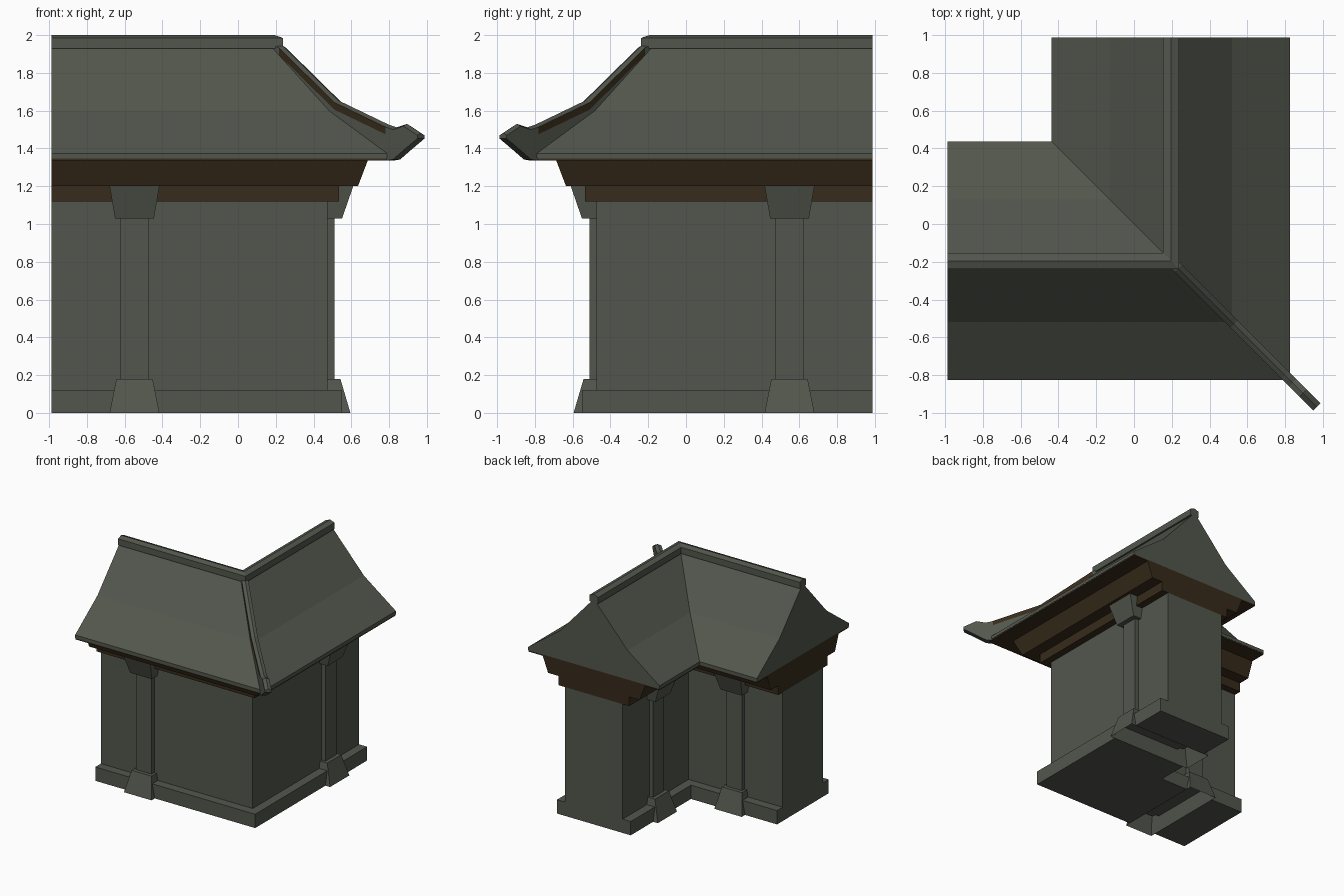
import bpy, bmesh
from mathutils import Vector

if "Cube" in bpy.data.objects:
    bpy.data.objects.remove(bpy.data.objects["Cube"])

C = 0.195      # corner of the L centreline is at (C, -C)
END = 0.988    # open ends of both arms


def material(name, rgb):
    m = bpy.data.materials.new(name)
    m.diffuse_color = (*rgb, 1)
    m.use_nodes = True
    m.node_tree.nodes["Principled BSDF"].inputs["Base Color"].default_value = m.diffuse_color
    return m


STONE = material("grey green stone", (0.086, 0.094, 0.074))
BROWN = material("dark brown timber", (0.038, 0.024, 0.011))


def loft(name, rings, mats, bottom=True):
    """Solid through a list of equal-length rings."""
    bm = bmesh.new()
    vs = [[bm.verts.new(p) for p in r] for r in rings]
    n = len(rings[0])
    for a, b in zip(vs, vs[1:]):
        for i in range(n):
            j = (i + 1) % n
            bm.faces.new((a[i], a[j], b[j], b[i]))
    cap = bm.faces.new(vs[0][::-1])
    bm.faces.new(vs[-1])
    bmesh.ops.recalc_face_normals(bm, faces=bm.faces)
    if not bottom:
        bmesh.ops.delete(bm, geom=[cap], context='FACES_ONLY')
    me = bpy.data.meshes.new(name)
    bm.to_mesh(me)
    bm.free()
    for m in mats:
        me.materials.append(m)
    ob = bpy.data.objects.new(name, me)
    bpy.context.collection.objects.link(ob)
    return ob


def sweep(name, half, mats):
    """Mirror a half profile (offset, z) and run it mitred along the L."""
    prof = half + [(-d, z) for d, z in reversed(half) if d > 0]
    return loft(name, [
        [(-END, -C - d, z) for d, z in prof],
        [(C + d, -C - d, z) for d, z in prof],
        [(C + d, END, z) for d, z in prof]], mats)


# Plinth, wall, cornice, eaves board, roof and ridge
plinth = sweep("plinth", [(0.355, 0), (0.355, 0.12)], [STONE])
sweep("wall", [(0.278, 0.12), (0.278, 1.12)], [STONE])
sweep("cornice", [(0.34, 1.12), (0.34, 1.2), (0.44, 1.2), (0.492, 1.336)], [BROWN])
sweep("eaves_board", [(0.63, 1.335), (0.63, 1.346)], [BROWN])
sweep("roof", [(0.632, 1.346), (0.632, 1.374), (0.325, 1.60), (0, 1.96)], [STONE])
sweep("ridge_cap", [(0.042, 1.93), (0.042, 1.985), (0, 2.0)], [STONE])

# Hip ridge running down the outer corner, with upturned tail
hip = [(0.20, 1.96, 1.88), (0.235, 1.945, 1.87), (0.53, 1.655, 1.56),
       (0.80, 1.525, 1.335), (0.84, 1.512, 1.342), (0.895, 1.53, 1.39),
       (0.968, 1.482, 1.452)]
rings = []
for t, top, low in hip:
    band = min(top - 0.016, max(top - 0.05, low + 0.004))
    section = [(-1, low), (1, low), (1, band), (1, top - 0.012),
               (0, top), (-1, top - 0.012), (-1, band)]
    rings.append([(t + s * 0.019, -t + s * 0.019, z) for s, z in section])
hip_ridge = loft("hip_ridge", rings, [STONE, BROWN])
for seg in (1, 2):                     # worn brown band under the top edge
    for i in (2, 5):
        hip_ridge.data.polygons[seg * 7 + i].material_index = 1


# Pilasters: tapered base, shaft and flared capital passing through each arm
def pilaster_part(name, arm, levels, bottom=True):
    rings = []
    for w, d, z in levels:
        ring = [(-w, -d), (w, -d), (w, d), (-w, d)]
        if arm == "front":
            rings.append([(-0.548 + u, -C + v, z) for u, v in ring])
        else:
            rings.append([(C + v, 0.548 + u, z) for u, v in ring])
    return loft(arm + "_" + name, rings, [STONE], bottom)


for arm in ("front", "right"):
    # Base is open underneath, so the plinth is cut away inside it
    pilaster_part("pilaster_base", arm, [(0.132, 0.40, 0), (0.096, 0.347, 0.18)], False)
    pilaster_part("pilaster_shaft", arm, [(0.074, 0.315, 0.12), (0.074, 0.315, 1.1)])
    pilaster_part("pilaster_capital", arm, [(0.103, 0.356, 1.03), (0.132, 0.415, 1.2)])
    cutter = pilaster_part("base_cutter", arm, [(0.135, 0.42, -0.02), (0.103, 0.42, 0.14)])
    cutter.hide_render = True
    cutter.hide_viewport = True
    mod = plinth.modifiers.new("open_" + arm, 'BOOLEAN')
    mod.operation = 'DIFFERENCE'
    mod.solver = 'EXACT'
    mod.object = cutter
